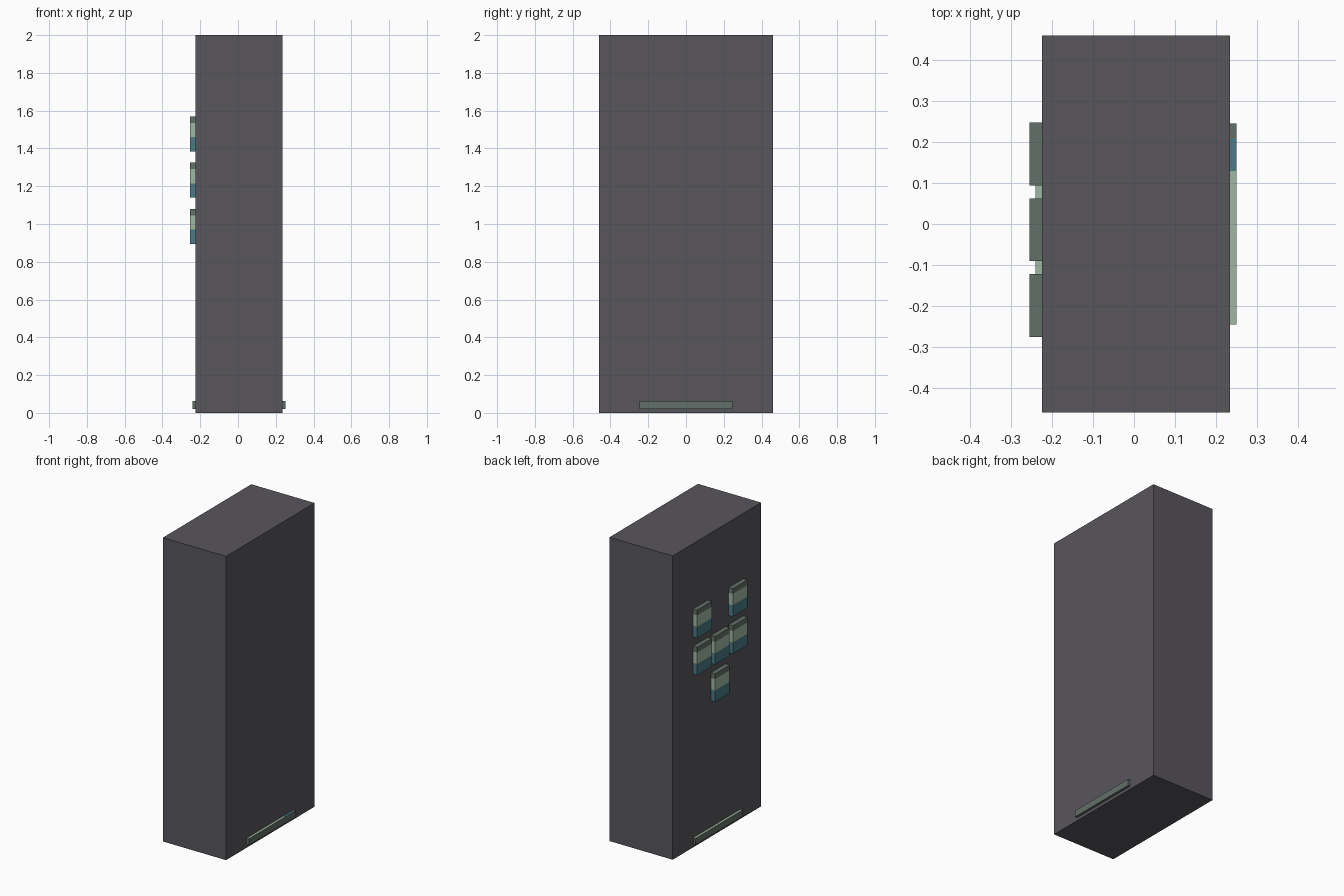
import bpy, bmesh
from mathutils import Vector

default = bpy.data.objects.get("Cube")
if default:
    bpy.data.objects.remove(default, do_unlink=True)


def material(name, rgb):
    mat = bpy.data.materials.new(name)
    mat.use_nodes = True
    mat.diffuse_color = (*rgb, 1)
    mat.node_tree.nodes["Principled BSDF"].inputs["Base Color"].default_value = (*rgb, 1)
    return mat


charcoal = material("charcoal grey", (0.098, 0.093, 0.107))
moss = material("dark moss green", (0.125, 0.162, 0.138))
sage = material("pale sage green", (0.352, 0.485, 0.376))
teal = material("teal", (0.069, 0.195, 0.235))
PAINTS = [moss, sage, teal]
MOSS, SAGE, TEAL = range(3)


def box(name, low, high, mats, cuts=(), axis=(0, 0, 1), rule=None):
    """Box between two corners, sliced along an axis and coloured by a rule."""
    low, high, axis = Vector(low), Vector(high), Vector(axis)
    bm = bmesh.new()
    bmesh.ops.create_cube(bm, size=1)
    bmesh.ops.scale(bm, vec=high - low, verts=bm.verts)
    bmesh.ops.translate(bm, vec=(low + high) / 2, verts=bm.verts)
    for c in cuts:
        bmesh.ops.bisect_plane(bm, geom=bm.verts[:] + bm.edges[:] + bm.faces[:],
                               plane_co=axis * c, plane_no=axis)
    bm.normal_update()
    if rule:
        for f in bm.faces:
            f.material_index = rule(f.calc_center_median(), f.normal)
    mesh = bpy.data.meshes.new(name)
    bm.to_mesh(mesh)
    bm.free()
    for m in mats:
        mesh.materials.append(m)
    obj = bpy.data.objects.new(name, mesh)
    bpy.context.collection.objects.link(obj)
    return obj


# Tall cabinet body
LEFT, RIGHT = 0.235, -0.225
box("cabinet_body", (RIGHT, -0.46, 0), (LEFT, 0.46, 2), [charcoal])


# Low strips at the foot of both sides
def strip_rule(center, normal):
    if normal.z < 0.5 or center.y > 0.21:
        return MOSS
    return TEAL if center.y > 0.13 else SAGE


def plain_strip_rule(center, normal):
    return SAGE if normal.z > 0.5 else MOSS


box("left_foot_strip", (LEFT, -0.245, 0.02), (LEFT + 0.016, 0.245, 0.063),
    PAINTS, (0.13, 0.21), (0, 1, 0), strip_rule)
box("right_foot_strip", (RIGHT - 0.016, -0.245, 0.02), (RIGHT, 0.245, 0.063),
    PAINTS, rule=plain_strip_rule)

# Banded buttons on the right side: two above, three in the middle, one below
HEIGHT, WIDTH = 0.185, 0.153
for row, columns in enumerate([(-1, 1), (-1, 0, 1), (0,)]):
    z = 1.385 - 0.245 * row
    low_cut, high_cut = z + 0.075, z + 0.15

    def band_rule(center, normal):
        if center.z > high_cut:
            return MOSS
        return SAGE if center.z > low_cut else TEAL

    for col in columns:
        y = -0.014 + 0.185 * col
        box(f"button_row{row + 1}_column{col + 2}",
            (RIGHT - 0.03, y - WIDTH / 2, z), (RIGHT, y + WIDTH / 2, z + HEIGHT),
            PAINTS, (low_cut, high_cut), (0, 0, 1), band_rule)
